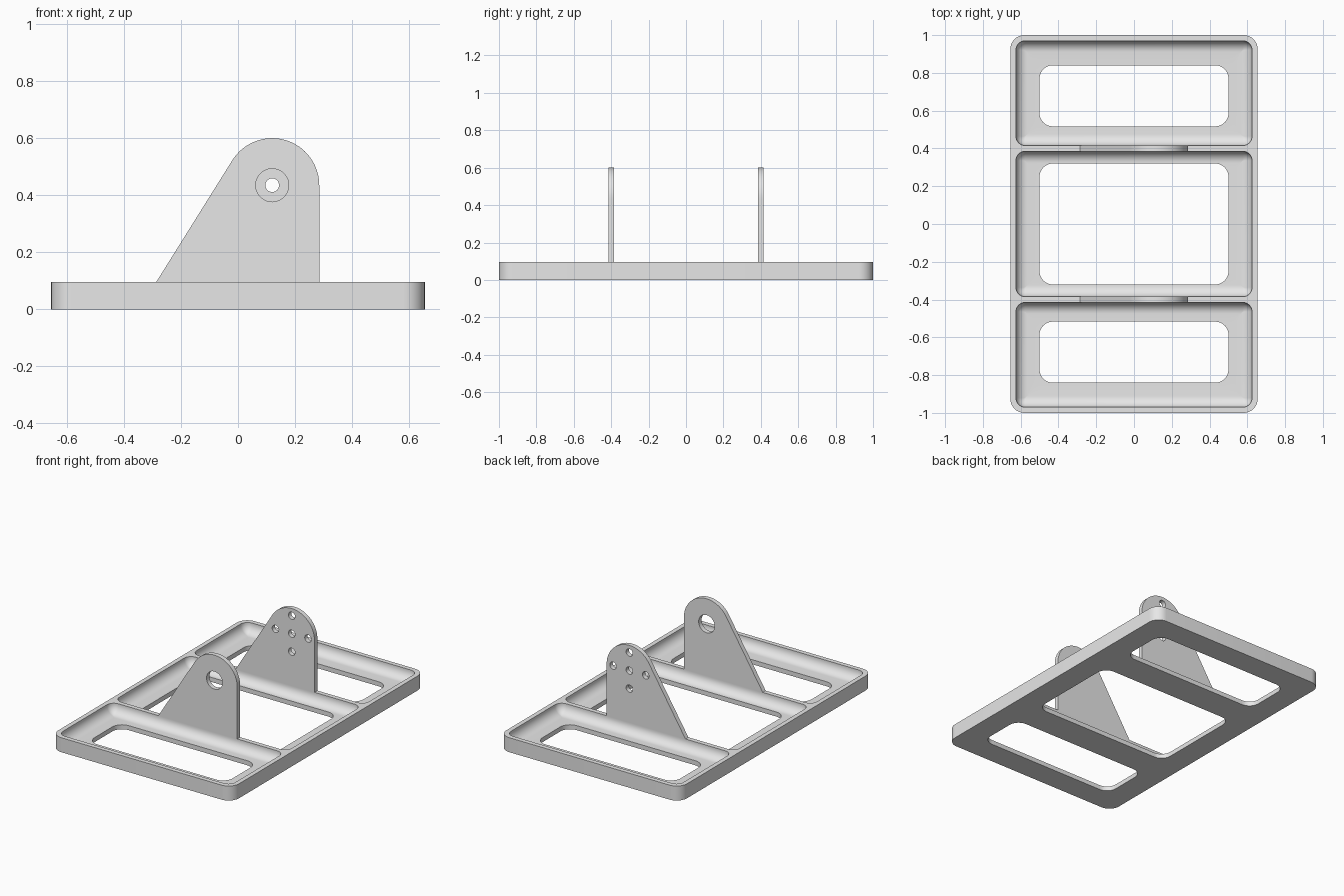
import bpy
import bmesh
from math import sin, cos, pi, acos, atan2, hypot

if "Cube" in bpy.data.objects:
    bpy.data.objects.remove(bpy.data.objects["Cube"], do_unlink=True)

grey = bpy.data.materials.new("light grey")
grey.use_nodes = True
grey.diffuse_color = (0.8, 0.8, 0.8, 1)
grey.node_tree.nodes["Principled BSDF"].inputs["Base Color"].default_value = (0.8, 0.8, 0.8, 1)

BASE_TOP = 0.095
FLOOR = 0.03
FILLET = 0.06
WALL = 0.03


def rounded_rect(hx, y0, y1, r, z, seg=10):
    """Closed counter-clockwise loop of a rounded rectangle."""
    corners = [(hx - r, y1 - r), (r - hx, y1 - r), (r - hx, y0 + r), (hx - r, y0 + r)]
    return [(cx + r * cos(a), cy + r * sin(a), z)
            for k, (cx, cy) in enumerate(corners)
            for a in [(k + i / seg) * pi / 2 for i in range(seg + 1)]]


def loft(name, rings):
    """Solid skinned through loops of equal length, capped at both ends."""
    bm = bmesh.new()
    loops = [[bm.verts.new(p) for p in ring] for ring in rings]
    n = len(loops[0])
    for a, b in zip(loops, loops[1:]):
        for i in range(n):
            j = (i + 1) % n
            bm.faces.new((a[i], a[j], b[j], b[i]))
    bm.faces.new(loops[0][::-1])
    bm.faces.new(loops[-1])
    bmesh.ops.recalc_face_normals(bm, faces=bm.faces)
    mesh = bpy.data.meshes.new(name)
    bm.to_mesh(mesh)
    bm.free()
    mesh.materials.append(grey)
    obj = bpy.data.objects.new(name, mesh)
    bpy.context.collection.objects.link(obj)
    return obj


def activate(obj):
    bpy.ops.object.select_all(action='DESELECT')
    obj.select_set(True)
    bpy.context.view_layer.objects.active = obj


def cut(obj, cutter):
    cutter.hide_render = True
    mod = obj.modifiers.new("cut", 'BOOLEAN')
    mod.operation = 'DIFFERENCE'
    mod.solver = 'EXACT'
    mod.object = cutter
    activate(obj)
    bpy.ops.object.modifier_apply(modifier=mod.name)
    bpy.data.objects.remove(cutter, do_unlink=True)


def smooth(obj):
    activate(obj)
    bpy.ops.object.shade_smooth_by_angle()


# Base tray with rounded corners
base = loft("base_tray", [rounded_rect(0.655, -1, 1, 0.075, z) for z in (0, BASE_TOP)])


def tray_cutter(p0, p1, w0, w1):
    """Pocket with filleted floor, joined to a window through the floor."""
    rings = [rounded_rect(0.5, w0, w1, 0.07, z) for z in (-0.1, FLOOR)]
    steps = 10
    for i in range(steps, -1, -1):
        t = i / steps * pi / 2
        d = FILLET * (1 - cos(t))
        rings.append(rounded_rect(0.655 - WALL - d, p0 + d, p1 - d,
                                  max(0.05 - d, 0.002), FLOOR + FILLET * (1 - sin(t))))
    rings.append(rounded_rect(0.655 - WALL, p0, p1, 0.05, 0.2))
    return loft("pocket_cutter", rings)


# Rear, middle and front pockets
for limits in ((0.415, 0.97, 0.517, 0.84), (-0.385, 0.385, -0.32, 0.32),
               (-0.97, -0.415, -0.84, -0.517)):
    cut(base, tray_cutter(*limits))
smooth(base)

# Upright bracket plates: slanted left edge tangent to a round head
CX, CZ, R = 0.12, 0.435, 0.165
FOOT = (-0.287, BASE_TOP)
dx, dz = FOOT[0] - CX, FOOT[1] - CZ
tangent = atan2(dz, dx) % (2 * pi) - acos(R / hypot(dx, dz))
profile = [(FOOT[0], FOOT[1]), (CX + R, BASE_TOP)]
profile += [(CX + R * cos(tangent * i / 32), CZ + R * sin(tangent * i / 32)) for i in range(33)]


def bracket(name, y, holes):
    plate = loft(name, [[(x, y + s, z) for x, z in profile] for s in (-0.015, 0.015)])
    for hx, hz, r in holes:
        circle = [(hx + r * cos(i * pi / 16), hz + r * sin(i * pi / 16)) for i in range(32)]
        cut(plate, loft("hole_cutter", [[(x, y + s, z) for x, z in circle] for s in (-0.1, 0.1)]))
    smooth(plate)


# Front plate has one bore, rear plate a cross of five small holes
bracket("front_bracket", -0.4, [(CX, CZ, 0.058)])
bracket("rear_bracket", 0.4, [(CX + 0.118 * i, CZ + 0.118 * k, 0.024)
                              for i, k in ((0, 0), (1, 0), (-1, 0), (0, 1), (0, -1))])
